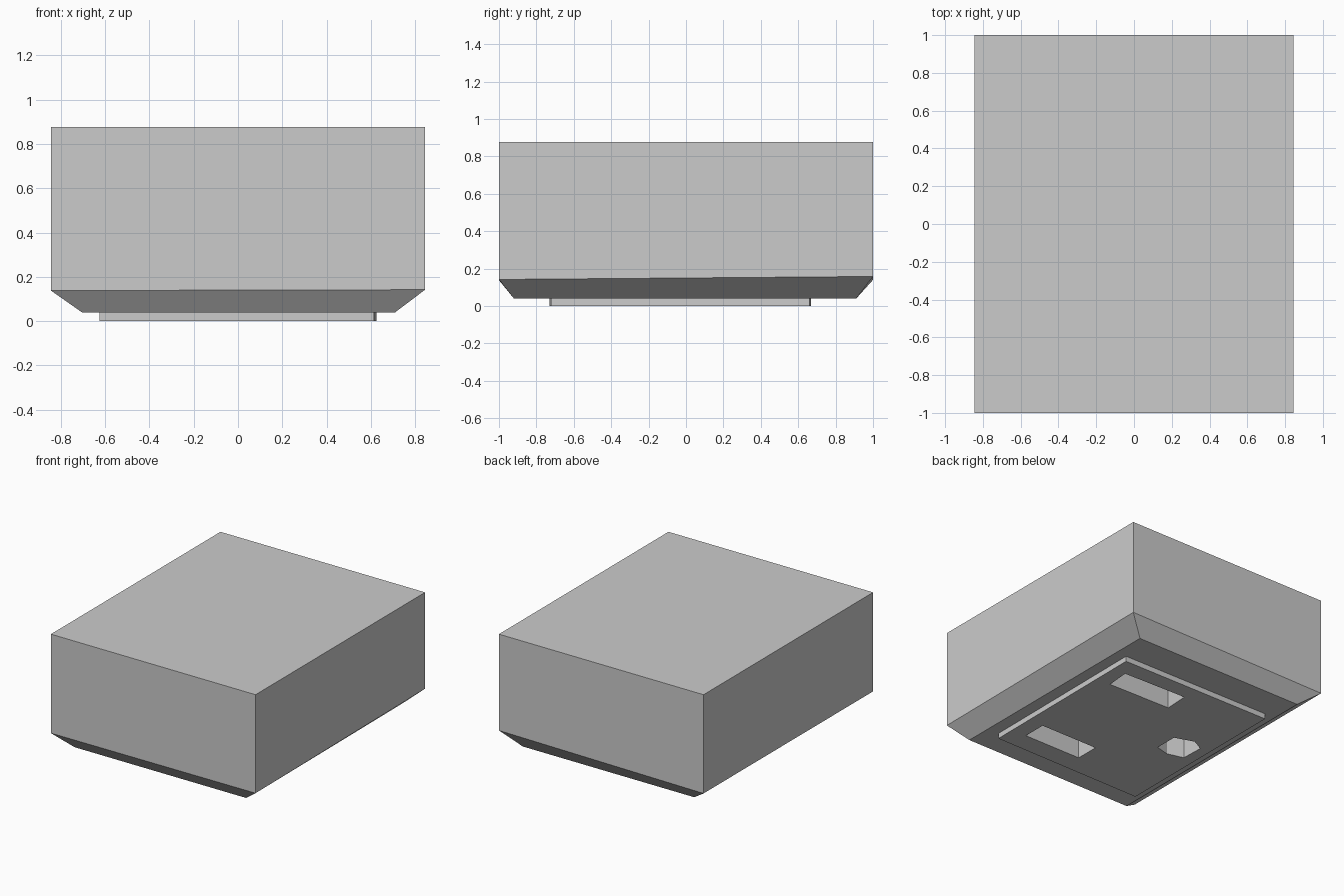
import bpy, bmesh

if "Cube" in bpy.data.objects:
    bpy.data.objects.remove(bpy.data.objects["Cube"])


def loft(name, rings):
    """Closed solid skinned through rings of equal point count, top to bottom."""
    bm = bmesh.new()
    loops = [[bm.verts.new(p) for p in ring] for ring in rings]
    n = len(loops[0])
    for a, b in zip(loops, loops[1:]):
        for i in range(n):
            j = (i + 1) % n
            bm.faces.new((a[i], b[i], b[j], a[j]))
    bm.faces.new(loops[0])
    bm.faces.new(loops[-1][::-1])
    bmesh.ops.recalc_face_normals(bm, faces=bm.faces)
    mesh = bpy.data.meshes.new(name)
    bm.to_mesh(mesh)
    bm.free()
    obj = bpy.data.objects.new(name, mesh)
    bpy.context.collection.objects.link(obj)
    return obj


def flat(points, z):
    return [(x, y, z) for x, y in points]


def rect(x0, x1, y0, y1):
    return [(x0, y0), (x1, y0), (x1, y1), (x0, y1)]


def cut(target, name, outline, depth):
    cutter = loft(name, [flat(outline, depth), flat(outline, -0.1)])
    cutter.hide_render = True
    mod = target.modifiers.new(name, 'BOOLEAN')
    mod.operation = 'DIFFERENCE'
    mod.solver = 'EXACT'
    mod.object = cutter
    bpy.context.view_layer.objects.active = target
    bpy.ops.object.modifier_apply(modifier=mod.name)
    bpy.data.objects.remove(cutter)


# Housing: box, slightly uneven shoulder, chamfer, and stepped base plate
outer = rect(-0.845, 0.845, -1, 1)
shoulder = [(x, y, z) for (x, y), z in zip(outer, (0.138, 0.142, 0.158, 0.14))]
rim = rect(-0.705, 0.71, -0.92, 0.91)
plate = [(-0.625, -0.73), (0.615, -0.722), (0.625, 0.66), (-0.62, 0.668)]
housing = loft("housing", [flat(outer, 0.877), shoulder, flat(rim, 0.04),
                           flat(plate, 0.04), flat(plate, 0.0)])

# Recesses in the underside: two slots and a six-sided hole
cut(housing, "slot_back", [(-0.01, 0.355), (0.505, 0.345), (0.52, 0.525), (0.0, 0.54)], 0.3)
cut(housing, "slot_front", rect(0.02, 0.495, -0.57, -0.39), 0.3)
cut(housing, "hex_hole", [(-0.305, -0.11), (-0.305, 0.065), (-0.45, 0.115),
                          (-0.54, 0.068), (-0.535, -0.103), (-0.41, -0.136)], 0.3)
